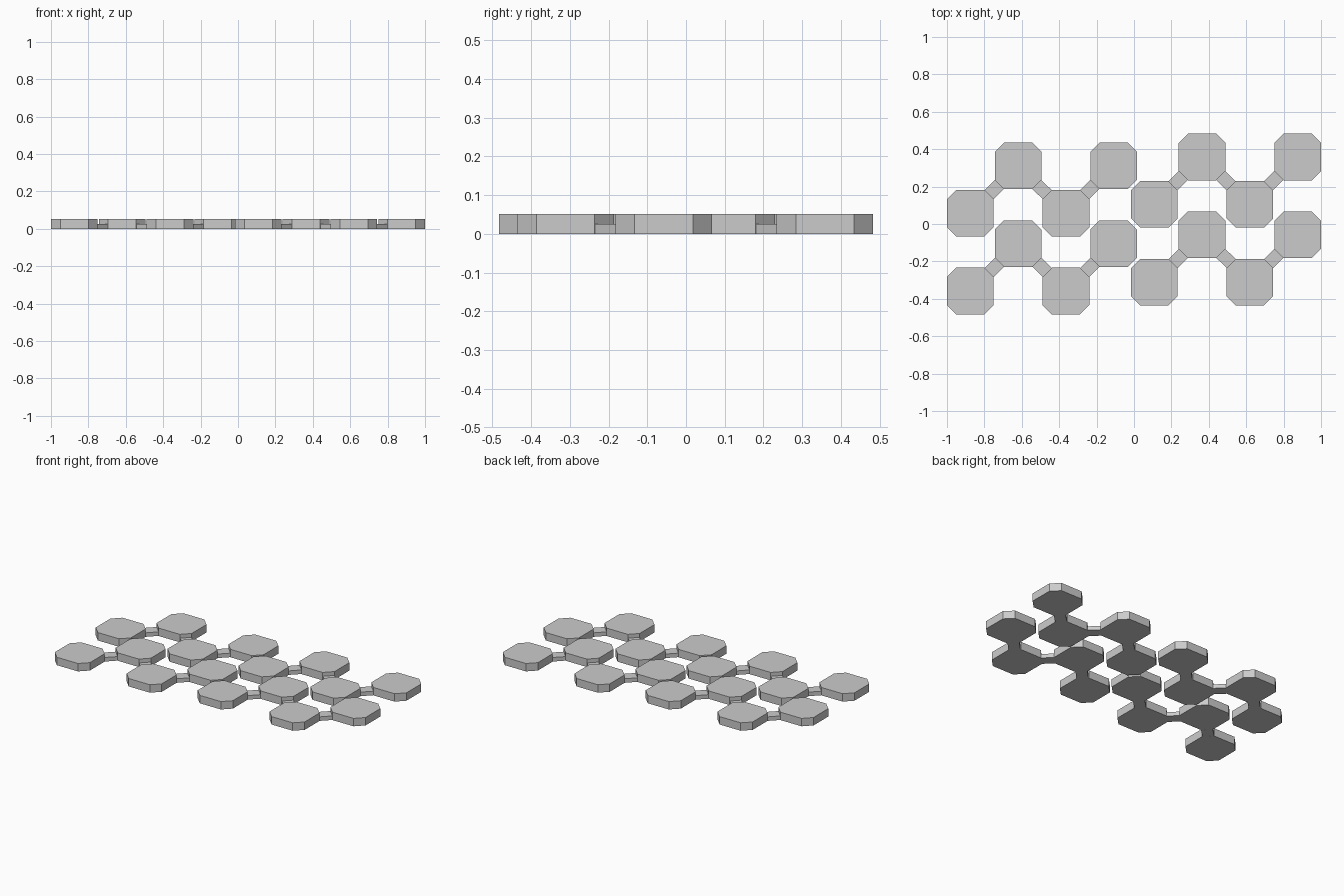
import bpy
import bmesh
from mathutils import Vector

cube = bpy.data.objects.get("Cube")
if cube:
    bpy.data.objects.remove(cube, do_unlink=True)

HALF = 0.125        # half width of a pad
FLAT = 0.075        # half length of a pad's straight side
PAD_HEIGHT = 0.051
LINK_HEIGHT = 0.026
LINK_HALF_WIDTH = 0.034

grey = bpy.data.materials.new("light_grey")
grey.use_nodes = True
colour = (0.6, 0.6, 0.6, 1)
grey.diffuse_color = colour
grey.node_tree.nodes["Principled BSDF"].inputs["Base Color"].default_value = colour


def prism(name, outline, height):
    """Extrude a flat outline upwards from the ground."""
    bm = bmesh.new()
    face = bm.faces.new([bm.verts.new((p[0], p[1], 0)) for p in outline])
    top = bmesh.ops.extrude_face_region(bm, geom=[face])["geom"]
    verts = [v for v in top if isinstance(v, bmesh.types.BMVert)]
    bmesh.ops.translate(bm, verts=verts, vec=(0, 0, height))
    bmesh.ops.recalc_face_normals(bm, faces=bm.faces)
    mesh = bpy.data.meshes.new(name)
    bm.to_mesh(mesh)
    bm.free()
    mesh.materials.append(grey)
    obj = bpy.data.objects.new(name, mesh)
    bpy.context.collection.objects.link(obj)
    return obj


def pad(name, centre):
    """Square pad with clipped corners."""
    quarter = [Vector((HALF, -FLAT)), Vector((HALF, FLAT))]
    outline = []
    for _ in range(4):
        outline += [centre + p for p in quarter]
        quarter = [Vector((-p.y, p.x)) for p in quarter]
    prism(name, outline, PAD_HEIGHT)


def link(name, a, b):
    """Low diagonal bar between the facing clipped corners of two pads."""
    along = (b - a).normalized()
    side = Vector((-along.y, along.x)) * LINK_HALF_WIDTH
    inset = along * (HALF + FLAT) / 2 ** 0.5
    start, end = a + inset, b - inset
    prism(name, [start - side, end - side, end + side, start + side], LINK_HEIGHT)


# Four zigzag chains; the left pair is the right pair turned half way round
low_row, high_row, step = -0.311, 0.105, 0.2535
for side_name, turn in (("left", 1), ("right", -1)):
    for row_name, row_y in (("a", low_row), ("b", high_row)):
        centres = []
        for i in range(4):
            x = 0.875 - (3 - i) * 0.2555
            y = row_y + step * (i % 2)
            centres.append(Vector((x, y)) * turn)
        for i, c in enumerate(centres):
            pad(f"{side_name}_chain_{row_name}_pad_{i + 1}", c)
        for i in range(3):
            link(f"{side_name}_chain_{row_name}_link_{i + 1}", centres[i], centres[i + 1])
